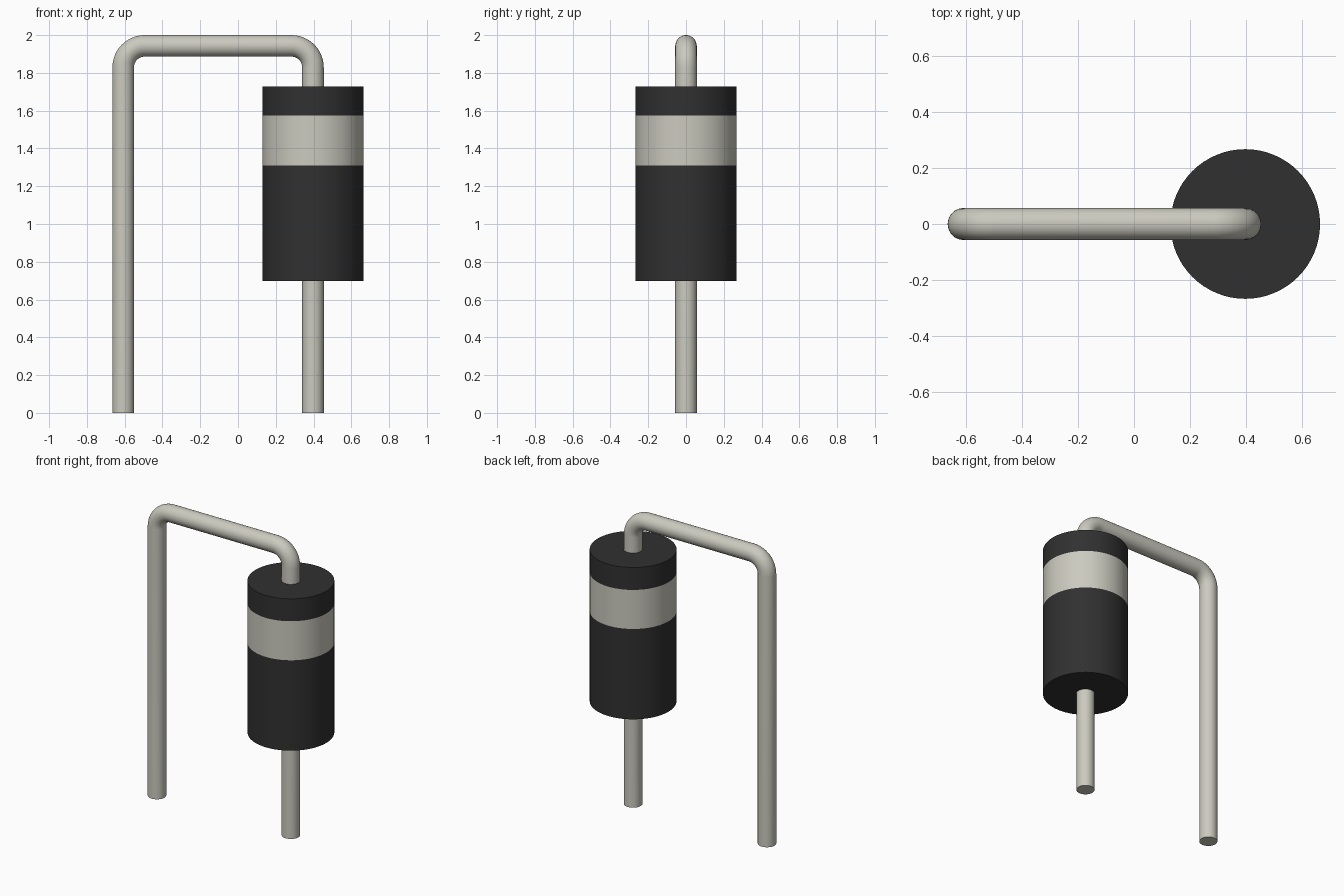
import bpy
import bmesh
import math

cube = bpy.data.objects.get("Cube")
if cube:
    bpy.data.objects.remove(cube, do_unlink=True)

WIRE_R, BEND_R = 0.057, 0.114
LEFT_X, RIGHT_X = 0.397, -0.608
TOP_Z = 2.0 - WIRE_R
BODY_R = 0.267
BODY_LEVELS = [0.697, 1.31, 1.575, 1.727]  # bottom, band bottom, band top, top


def make_material(name, rgb):
    mat = bpy.data.materials.new(name)
    mat.use_nodes = True
    color = (*rgb, 1.0)
    mat.diffuse_color = color
    mat.node_tree.nodes["Principled BSDF"].inputs["Base Color"].default_value = color
    return mat


def add_mesh(name, bm, materials):
    bmesh.ops.recalc_face_normals(bm, faces=bm.faces)
    mesh = bpy.data.meshes.new(name)
    bm.to_mesh(mesh)
    bm.free()
    for mat in materials:
        mesh.materials.append(mat)
    obj = bpy.data.objects.new(name, mesh)
    bpy.context.collection.objects.link(obj)
    bpy.ops.object.select_all(action="DESELECT")
    obj.select_set(True)
    bpy.context.view_layer.objects.active = obj
    bpy.ops.object.shade_smooth_by_angle(angle=math.radians(40))
    return obj


def skin_rings(bm, rings):
    """Bridge successive rings of vertices and cap both ends."""
    count = len(rings[0])
    for a, b in zip(rings, rings[1:]):
        for i in range(count):
            j = (i + 1) % count
            bm.faces.new((a[i], a[j], b[j], b[i]))
    bm.faces.new(rings[0])
    bm.faces.new(rings[-1])


metal = make_material("light metal", (0.60, 0.59, 0.52))
black = make_material("black plastic", (0.03, 0.03, 0.03))
band = make_material("pale band", (0.60, 0.59, 0.52))

# Bent wire lead: path stations are (x, z, heading angle of travel)
stations = [(RIGHT_X, 0.0, math.pi / 2)]
STEPS = 12
for cx, start in ((RIGHT_X + BEND_R, math.pi), (LEFT_X - BEND_R, math.pi / 2)):
    for k in range(STEPS + 1):
        a = start - k * math.pi / 2 / STEPS
        stations.append((cx + BEND_R * math.cos(a),
                         TOP_Z - BEND_R + BEND_R * math.sin(a), a - math.pi / 2))
stations.append((LEFT_X, 0.0, -math.pi / 2))

bm = bmesh.new()
rings = []
for x, z, heading in stations:
    ring = []
    for i in range(32):
        t = 2 * math.pi * i / 32
        side = WIRE_R * math.cos(t)
        ring.append(bm.verts.new((x - side * math.sin(heading),
                                  WIRE_R * math.sin(t),
                                  z + side * math.cos(heading))))
    rings.append(ring)
skin_rings(bm, rings)
add_mesh("wire_lead", bm, [metal])

# Cylindrical body with a painted band
bm = bmesh.new()
rings = [[bm.verts.new((LEFT_X + BODY_R * math.cos(2 * math.pi * i / 64),
                        BODY_R * math.sin(2 * math.pi * i / 64), z))
          for i in range(64)] for z in BODY_LEVELS]
skin_rings(bm, rings)
for face in bm.faces:
    if BODY_LEVELS[1] < face.calc_center_median().z < BODY_LEVELS[2]:
        face.material_index = 1
add_mesh("body", bm, [black, band])
